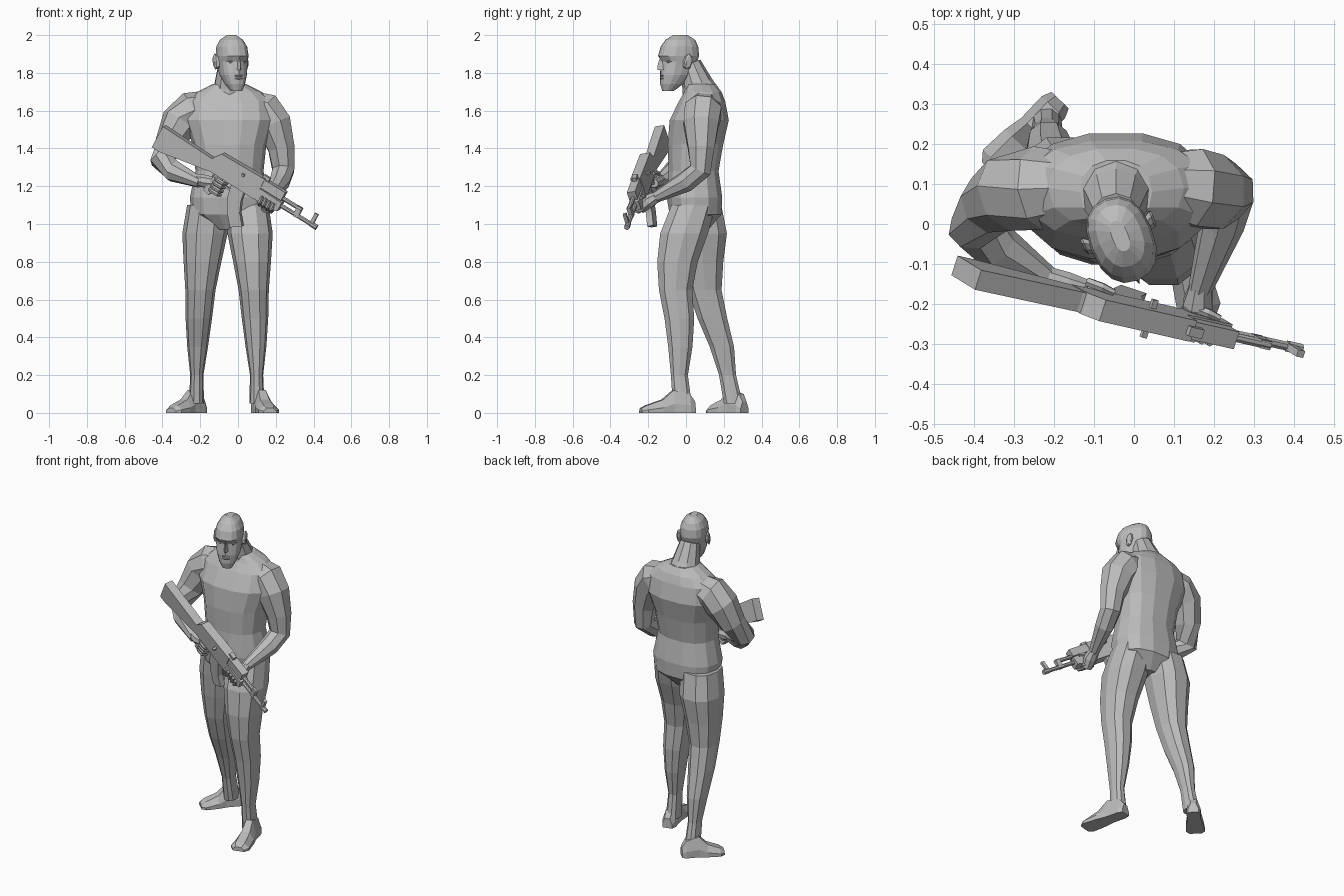
import bpy, bmesh
from math import cos, sin, pi, radians, copysign
from mathutils import Vector, Matrix

cube = bpy.data.objects.get("Cube")
if cube:
    bpy.data.objects.remove(cube, do_unlink=True)

shade = .5
grey = bpy.data.materials.new("plain grey")
grey.use_nodes = True
grey.diffuse_color = (shade, shade, shade, 1)
grey.node_tree.nodes["Principled BSDF"].inputs["Base Color"].default_value = grey.diffuse_color


def skin(name, rings, matrix=Matrix()):
    """Join rings of points into a capped flat-faced surface."""
    bm = bmesh.new()
    loops = [[bm.verts.new(point) for point in ring] for ring in rings]
    count = len(loops[0])
    for lower, upper in zip(loops, loops[1:]):
        for i in range(count):
            j = (i + 1) % count
            bm.faces.new((lower[i], lower[j], upper[j], upper[i]))
    bm.faces.new(loops[0])
    bm.faces.new(loops[-1])
    bmesh.ops.recalc_face_normals(bm, faces=bm.faces)
    mesh = bpy.data.meshes.new(name)
    bm.to_mesh(mesh)
    bm.free()
    mesh.materials.append(grey)
    mesh.transform(matrix)
    part = bpy.data.objects.new(name, mesh)
    bpy.context.collection.objects.link(part)
    return part


def oval(centre, side, front, sides, power=1):
    """Ring of points; a power below one makes it boxier."""
    ring = []
    for i in range(sides):
        angle = 2 * pi * i / sides
        c, s = (copysign(abs(k) ** power, k) for k in (cos(angle), sin(angle)))
        ring.append(Vector(centre) + Vector(side) * c + Vector(front) * s)
    return ring


def stack(name, levels, sides=10, matrix=Matrix()):
    """Level ovals, each given as x, y, z, half width, half depth."""
    return skin(name, [oval((x, y, z), (width, 0, 0), (0, depth, 0), sides, .85)
                       for x, y, z, width, depth in levels], matrix)


def limb(name, path, sides=8, matrix=Matrix()):
    """Round sections square to a path of x, y, z, radius."""
    points = [Vector(step[:3]) for step in path]
    rings = []
    for i, point in enumerate(points):
        ahead = points[min(i + 1, len(points) - 1)]
        tangent = (ahead - points[max(i - 1, 0)]).normalized()
        side = tangent.cross(Vector((.3, .9, .2))).normalized()
        radius = path[i][-1]
        rings.append(oval(point, side * radius, tangent.cross(side) * radius, sides))
    return skin(name, rings, matrix)


def plate(name, width, matrix, *profile):
    """Side outline given thickness across the local y axis."""
    return skin(name, [[(s, y, t) for s, t in profile] for y in (-width / 2, width / 2)], matrix)


def block(name, width, matrix, back, front, low, high):
    return plate(name, width, matrix, (back, low), (front, low), (front, high), (back, high))


# Torso and neck
spine = -.045
stack("torso", [(spine, *level) for level in (
    (.04, .97, .07, .08), (.05, 1.05, .2, .14), (.045, 1.14, .21, .15),
    (.04, 1.28, .18, .135), (.05, 1.42, .195, .15), (.07, 1.55, .24, .16),
    (.085, 1.65, .23, .125), (.09, 1.7, .17, .1), (.08, 1.74, .09, .08))], sides=14)
limb("neck", [(spine, .09, 1.65, .11), (spine, .06, 1.74, .083), (spine, .02, 1.85, .06)], 10)

# Legs share one girth from ankle to hip; each bows in toward the hip
girth = (.04, .035, .055, .07, .08, .1, .12, .11)
stance = {
    "left_leg": (.1, -.04, (-.02, -.035, -.03, -.035, -.055, -.045, -.01, .04)),
    "right_leg": (-.22, .05, (.25, .22, .19, .14, .1, .09, .09, .07)),
}
for name, (ankle, bow, sway) in stance.items():
    levels = []
    for i, (radius, y) in enumerate(zip(girth, sway)):
        z = .05 + .15 * i
        levels.append((ankle + bow * z * z, y, z, radius, radius + .012))
    stack(name, levels)


# Feet, built from heel to toe
def foot(name, heel, toe):
    heel, toe = Vector(heel), Vector(toe)
    run = (toe - heel).normalized()
    side = run.cross(Vector((0, 0, 1)))
    outline = [(-1, 0), (1, 0), (1, .4), (.5, 1), (-.5, 1), (-1, .4)]
    rings = []
    for along, width, height in ((0, .03, .06), (.1, .04, .1), (.4, .04, .12),
                                 (.6, .05, .07), (.9, .055, .04), (1, .035, .025)):
        centre = heel.lerp(toe, along)
        rings.append([centre + side * width * a + Vector((0, 0, height * b)) for a, b in outline])
    skin(name, rings)


foot("left_foot", (.1, .045, 0), (.17, -.24, 0))
foot("right_foot", (-.185, .31, 0), (-.355, .13, 0))

# Arms, from inside the shoulder to the wrist
limb("right_arm", [
    (-.15, .1, 1.63, .08), (-.24, .09, 1.6, .105), (-.31, .08, 1.54, .1), (-.36, .05, 1.43, .08),
    (-.4, -.01, 1.335, .066), (-.34, -.06, 1.28, .06), (-.2, -.15, 1.22, .03)])
limb("left_arm", [
    (.06, .1, 1.63, .08), (.14, .09, 1.6, .105), (.19, .08, 1.53, .1), (.23, .08, 1.4, .075),
    (.24, .075, 1.285, .062), (.22, 0, 1.225, .057), (.165, -.165, 1.14, .03)])

# Head, modelled facing -y and then turned
face = Matrix.Translation((-.035, -.03, 0)) @ Matrix.Rotation(radians(22), 4, 'Z')
eye_height = 1.86
head = stack("head", [(0, *level) for level in (
    (-.07, 1.705, .03, .03), (-.05, 1.74, .05, .06), (-.025, 1.79, .068, .085),
    (-.01, eye_height, .076, .1), (-.01, 1.89, .08, .11), (-.005, 1.94, .075, .1),
    (0, 1.975, .055, .08), (0, 2, .02, .04))], 16, face)

# Sink the eye sockets on either side of the nose
back = face.to_3x3() @ Vector((0, .014, 0))
for vertex in head.data.vertices:
    local = face.inverted() @ vertex.co
    if abs(local.z - eye_height) < .01 and local.y < -.05 and .01 < abs(local.x) < .062:
        vertex.co += back

# Nose, lips, ears and eyes
skin("nose", [[(-width, root, z), (width, root, z), (0, tip, z)] for width, root, tip, z in (
    (.007, -.1, -.116, 1.88), (.012, -.1, -.13, 1.84), (.019, -.09, -.13, 1.815))], face)
for name, z in (("upper_lip", 1.785), ("lower_lip", 1.77)):
    stack(name, [(0, -.09, z + rise, .03, depth)
                 for rise, depth in ((-.006, .018), (0, .024), (.006, .018))], 8, face)
for label, mirror in (("left", 1), ("right", -1)):
    skin(label + "_ear", [oval((mirror * x, y, eye_height), (0, .022 * size, 0),
                               (0, .006, .042 * size), 8)
                          for x, y, size in ((.07, 0, .8), (.09, .01, 1), (.096, .012, .7))], face)
    stack(label + "_eye", [(mirror * .034, -.08, eye_height + rise, width, width * .8)
                           for rise, width in ((-.008, .01), (0, .016), (.008, .01))], 8, face)

# Rifle frame: local x along the barrel, y across, z up
along = Vector((.85, -.19, -.52)).normalized()
across = Vector((.19, .85, 0)).normalized()
gun = Matrix((along, across, along.cross(across))).transposed().to_4x4()
gun = Matrix.Translation((-.39, -.14, 1.52)) @ gun @ Matrix.Rotation(radians(10), 4, 'X')

plate("stock", .052, gun, (0, 0), (0, -.13), (.05, -.13), (.35, -.075), (.35, 0), (.31, -.01))
plate("receiver", .056, gun, (.31, -.075), (.62, -.08), (.62, .045), (.35, .04), (.32, 0))
plate("handguard", .055, gun, (.6, -.07), (.66, -.085), (.76, -.07), (.76, -.018), (.6, -.012))
block("gas_cover", .046, gun, .6, .75, -.01, .04)
plate("magazine", .034, gun, (.47, -.07), (.485, -.15), (.52, -.22), (.575, -.285),
      (.63, -.245), (.585, -.19), (.56, -.13), (.55, -.07))
plate("pistol_grip", .034, gun, (.37, -.07), (.35, -.185), (.39, -.195), (.42, -.07))
block("trigger_guard", .014, gun, .42, .475, -.115, -.105)
block("trigger", .01, gun, .44, .45, -.11, -.07)
block("gas_block", .022, gun, .84, .87, -.05, .01)
block("front_sight", .018, gun, .94, .96, -.05, .025)
block("rear_sight", .024, gun, .6, .64, .04, .06)
block("charging_handle", .1, gun, .5, .515, 0, .012)
bore = -.04
for name, start, end, height, radius in (
        ("barrel", .74, .97, bore, .012), ("gas_tube", .74, .87, 0, .012),
        ("muzzle_brake", .945, .985, bore, .015)):
    limb(name, [(start, 0, height, radius), (end, 0, height, radius)], 8, gun)

# Palms
limb("right_palm", [(-.22, -.135, 1.235, .03), (-.17, -.155, 1.225, .036), (-.1, -.17, 1.215, .024)])
limb("left_palm", [(.17, -.145, 1.15, .028), (.16, -.2, 1.12, .04), (.15, -.245, 1.08, .03)])

# Fingers curl round the grip and under the handguard
thick, thin = .012, .009
for i, finger in enumerate(("index", "middle", "ring", "little")):
    t = -.095 - .023 * i
    limb("right_" + finger + "_finger", [(.36, .02, t, thick), (.395, -.026, t, thick),
                                         (.43, -.024, t, thick), (.445, 0, t, thin)], 6, gun)
    s = .655 + .024 * i
    limb("left_" + finger + "_finger", [(s, .03, -.085, thick), (s, 0, -.096, thick),
                                        (s, -.034, -.075, thick), (s, -.035, -.04, thin)], 6, gun)
for name, s, t in (("right_thumb", .36, -.09), ("left_thumb", .66, -.06)):
    limb(name, [(s, .04, t, thick), (s + .03, .04, t + .03, thick), (s + .06, .035, t + .04, thin)],
         6, gun)
